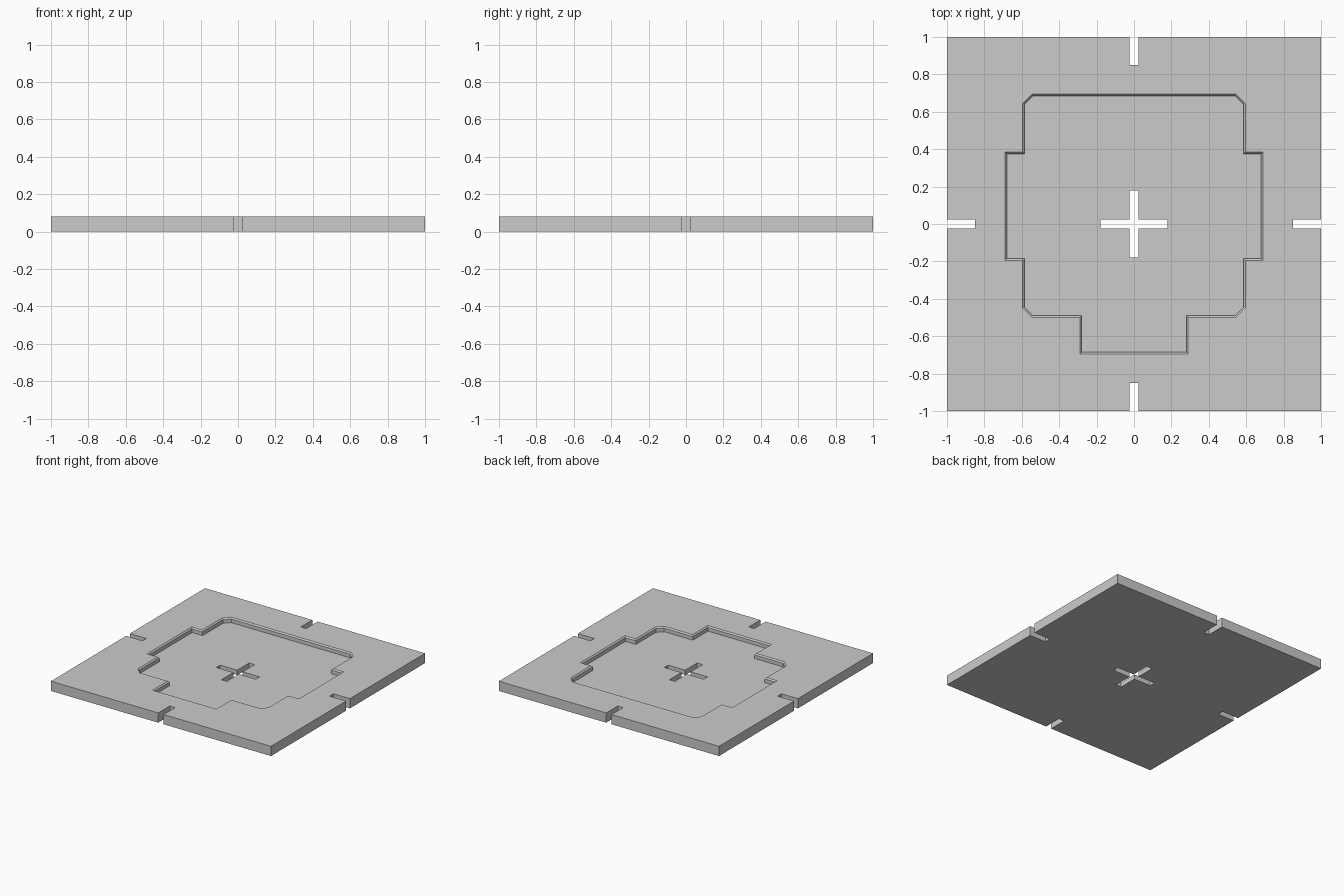
import bpy, bmesh
from mathutils import Vector

if "Cube" in bpy.data.objects:
    bpy.data.objects.remove(bpy.data.objects["Cube"])

T, FLOOR, LIP = 0.08, 0.04, 0.01   # plate thickness, pocket floor height, bevel size


def mesh_object(name, bm):
    bmesh.ops.recalc_face_normals(bm, faces=bm.faces)
    me = bpy.data.meshes.new(name)
    bm.to_mesh(me)
    bm.free()
    ob = bpy.data.objects.new(name, me)
    bpy.context.collection.objects.link(ob)
    return ob


def box(name, x, y, z, sx, sy, sz):
    bm = bmesh.new()
    bmesh.ops.create_cube(bm, size=1)
    for v in bm.verts:
        v.co = Vector((x + v.co.x * sx, y + v.co.y * sy, z + v.co.z * sz))
    return mesh_object(name, bm)


def inset(points, d):
    # mitred inward offset of a counter-clockwise outline
    out = []
    for i, p in enumerate(points):
        a = (p - points[i - 1]).normalized()
        b = (points[(i + 1) % len(points)] - p).normalized()
        n1, n2 = Vector((-a.y, a.x)), Vector((-b.y, b.x))
        out.append(p + (n1 + n2) * d / (1 + n1.dot(n2)))
    return out


def loft(name, outline, sections):
    bm = bmesh.new()
    rings = [[bm.verts.new((p.x, p.y, z)) for p in inset(outline, d)] for d, z in sections]
    n = len(outline)
    for lo, hi in zip(rings, rings[1:]):
        for i in range(n):
            j = (i + 1) % n
            bm.faces.new((lo[i], lo[j], hi[j], hi[i]))
    bm.faces.new(rings[0][::-1])
    bm.faces.new(rings[-1])
    return mesh_object(name, bm)


def cut(target, cutter):
    cutter.hide_render = True
    m = target.modifiers.new("cut", 'BOOLEAN')
    m.operation, m.solver, m.object = 'DIFFERENCE', 'EXACT', cutter
    bpy.context.view_layer.objects.active = target
    bpy.ops.object.modifier_apply(modifier=m.name)
    bpy.data.objects.remove(cutter, do_unlink=True)


# square base plate
plate = box("base_plate", 0, 0, T / 2, 2, 2, T)

# tabbed pocket with a bevelled rim
right = [(0.29, -0.695), (0.29, -0.50), (0.545, -0.50), (0.595, -0.45),
         (0.595, -0.195), (0.69, -0.195), (0.69, 0.385), (0.595, 0.385),
         (0.595, 0.645), (0.545, 0.695)]
outline = [Vector(p) for p in right] + [Vector((-x, y)) for x, y in reversed(right)]
cut(plate, loft("pocket_cutter", outline, [(LIP, FLOOR), (LIP, T - LIP), (-LIP, T + LIP)]))

# cross-shaped hole through the middle
cut(plate, box("cross_cutter_x", 0, 0, T / 2, 0.36, 0.05, 0.3))
cut(plate, box("cross_cutter_y", 0, 0, T / 2, 0.05, 0.36, 0.3))

# one notch in the middle of each edge
for s in (-1, 1):
    cut(plate, box("notch_cutter_x", s * 0.95, 0, T / 2, 0.2, 0.05, 0.3))
    cut(plate, box("notch_cutter_y", 0, s * 0.95, T / 2, 0.05, 0.2, 0.3))
